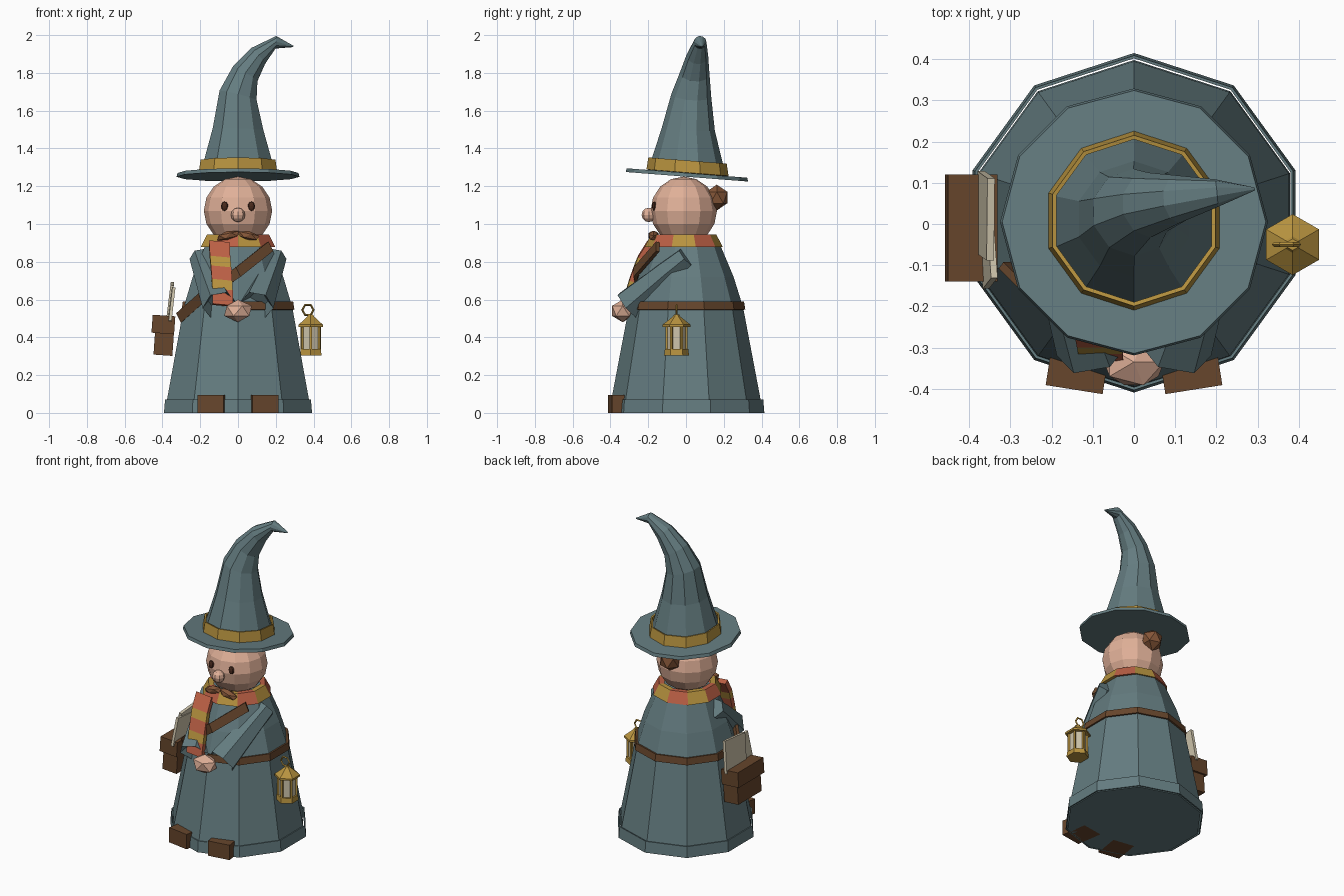
import bpy, bmesh
from math import sin, cos, pi, radians
from mathutils import Vector, Matrix, Euler

if "Cube" in bpy.data.objects:
    bpy.data.objects.remove(bpy.data.objects["Cube"])
UP = Vector((0, 0, 1))


def material(name, hexcode):
    rgb = [int(hexcode[i:i + 2], 16) / 255 for i in (0, 2, 4)]
    col = [c / 12.92 if c < 0.04 else ((c + 0.055) / 1.055) ** 2.4 for c in rgb] + [1]
    m = bpy.data.materials.new(name)
    m.use_nodes = True
    m.diffuse_color = col
    bsdf = m.node_tree.nodes["Principled BSDF"]
    bsdf.inputs["Base Color"].default_value = col
    bsdf.inputs["Roughness"].default_value = 0.9
    return m


teal = material("teal cloth", "647C80")
skin = material("skin", "E0B098")
gold = material("gold", "B8933F")
red = material("scarf red", "BC6045")
brown = material("leather brown", "67462C")
hair = material("hair brown", "855638")
cream = material("cream", "CFC5AC")
dark = material("eye brown", "4A2B1E")


def finish(name, bm, *mats, shell=0.0, offset=-1):
    """Turn a bmesh into an object, optionally with thickness."""
    bmesh.ops.recalc_face_normals(bm, faces=bm.faces)
    me = bpy.data.meshes.new(name)
    bm.to_mesh(me)
    bm.free()
    for m in mats:
        me.materials.append(m)
    ob = bpy.data.objects.new(name, me)
    bpy.context.collection.objects.link(ob)
    if shell:
        mod = ob.modifiers.new("thickness", 'SOLIDIFY')
        mod.thickness, mod.offset = shell, offset
    return ob


def loft(name, rings, n, *mats, start=90, caps=True, pick=None, shell=0.0, keep=None):
    """Join n-sided rings given as (centre, radius, axis)."""
    bm = bmesh.new()
    loops = []
    for centre, r, axis in rings:
        q = UP.rotation_difference(Vector(axis))
        angles = [radians(start) + 2 * pi * i / n for i in range(n)]
        loops.append([bm.verts.new(Vector(centre) + q @ Vector((r * cos(a), r * sin(a), 0)))
                      for a in angles])
    for low, high in zip(loops, loops[1:]):
        for i in range(n):
            if keep and not keep(i):
                continue
            j = (i + 1) % n
            f = bm.faces.new((low[i], low[j], high[j], high[i]))
            f.material_index = pick(i) if pick else 0
    if caps:
        bm.faces.new(loops[0])
        bm.faces.new(loops[-1])
    return finish(name, bm, *mats, shell=shell)


def upright(rings, x=0, y=0):
    return [((x, y, z), r, UP) for z, r in rings]


def ball(name, loc, size, mat, rot=(0, 0, 0), segments=0, rings=0):
    """Icosphere, or a UV sphere when segments are given."""
    bm = bmesh.new()
    mx = Matrix.LocRotScale(Vector(loc), Euler([radians(a) for a in rot]), Vector(size))
    if segments:
        bmesh.ops.create_uvsphere(bm, u_segments=segments, v_segments=rings, radius=1, matrix=mx)
    else:
        bmesh.ops.create_icosphere(bm, subdivisions=1, radius=1, matrix=mx)
    return finish(name, bm, mat)


def box(name, loc, size, mat, rot=(0, 0, 0)):
    bm = bmesh.new()
    mx = Matrix.LocRotScale(Vector(loc), Euler([radians(a) for a in rot]), Vector(size))
    bmesh.ops.create_cube(bm, size=1, matrix=mx)
    return finish(name, bm, mat)


def ribbon(name, points, across, thick, *mats):
    """Flat strip along points, with colours alternating by segment."""
    bm = bmesh.new()
    w = Vector(across) / 2
    rows = [(bm.verts.new(Vector(p) - w), bm.verts.new(Vector(p) + w)) for p in points]
    for k, (a, b) in enumerate(zip(rows, rows[1:])):
        bm.faces.new((a[0], a[1], b[1], b[0])).material_index = k % len(mats)
    return finish(name, bm, *mats, shell=thick, offset=0)


# Robe with a separate hem band
loft("robe", upright([(0, .398), (.07, .395), (.56, .302), (.72, .252), (.88, .185)]), 10, teal)
loft("robe_hem", upright([(0, .412), (.07, .406)], y=.003), 10, teal, caps=False, shell=.007)

# Belt, open at the front right where the strap takes over
loft("belt", upright([(.547, .314), (.59, .307)]), 10, brown, caps=False, shell=.014,
     keep=lambda i: i not in (3, 4))
ribbon("shoulder_strap", [(.17, -.15, .88), (0, -.268, .745), (-.17, -.243, .63),
                          (-.31, -.1, .505)], (-.025, 0, .05), .02, brown)

# Head and face
ball("head", (0, -.012, 1.07), (.181, .176, .181), skin, segments=12, rings=8)
ball("nose", (0, -.197, 1.048), (.038, .038, .038), skin, segments=8, rings=6)
ball("hair_bun", (0, .163, 1.14), (.066, .066, .068), hair)
for side, s in (("left", 1), ("right", -1)):
    ball(side + "_eye", (s * .071, -.168, 1.094), (.019, .012, .025), dark, segments=8, rings=6)
    ball(side + "_moustache", (s * .052, -.172, .938), (.068, .03, .026), hair, rot=(0, s * 12, 0))

# Scarf with stripes
loft("scarf", upright([(.878, .16), (.878, .207), (.945, .172), (.945, .14)], y=-.012), 10, red, gold,
     caps=False, pick=lambda i: i % 2)
ribbon("scarf_tail", [(-.1, -.19, .9), (-.095, -.24, .82), (-.09, -.26, .77), (-.085, -.285, .7),
                      (-.082, -.3, .65), (-.08, -.318, .57)], (.108, 0, -.01), .032, red, gold)

# Sleeves and clasped hands
for side, s in (("left", 1), ("right", -1)):
    axis = Vector((-s * .1, -.32, -.26))
    loft(side + "_sleeve", [((s * .2, 0, .825), .058, axis), ((s * .17, -.1, .745), .067, axis),
                            ((s * .1, -.305, .57), .09, axis), ((s * .11, -.27, .6), .05, axis)], 6, teal)
ball("hands", (0, -.335, .54), (.082, .066, .06), skin)

# Shoes
for side, s in (("left", 1), ("right", -1)):
    box(side + "_shoe", (s * .132, -.318, .0475), (.14, .17, .095), brown, rot=(0, 0, s * 9))

# Hat: tilted brim and band, bent cone
lean = Vector((0, .078, 1))
loft("hat_brim", [((0, .005, 1.25), .325, lean), ((0, .005, 1.27), .32, lean)], 12, teal)
loft("hat_band", [((0, .008, 1.272), .218, lean), ((0, .008, 1.336), .208, lean)], 10, gold,
     caps=False, shell=.01)
loft("hat_cone", [((0, .005, 1.265), .208, lean), ((0, .012, 1.5), .141, (.03, .05, 1)),
                  ((0, .028, 1.68), .106, (.25, .08, 1)), ((.038, .046, 1.795), .079, (.6, .1, 1)),
                  ((.108, .06, 1.89), .058, (1, .1, .85)), ((.2, .075, 1.962), .034, (1, .1, -.05)),
                  ((.292, .085, 1.94), .004, (1, .1, -.4))], 10, teal)

# Satchel with papers
box("satchel_body", (-.393, -.01, .37), (.1, .235, .13), brown, rot=(0, 4, 0))
box("satchel_flap", (-.395, -.01, .468), (.12, .26, .095), brown, rot=(0, 4, 0))
box("satchel_paper", (-.36, .02, .585), (.018, .2, .2), cream, rot=(5, 7, 0))
box("satchel_paper_loose", (-.355, -.06, .565), (.016, .17, .18), cream, rot=(-8, 7, 3))

# Lantern
lx, ly = .385, -.05
loft("lantern_base", upright([(.305, .066), (.337, .062)], lx, ly), 6, gold)
loft("lantern_glass", upright([(.335, .05), (.462, .05)], lx, ly), 6, cream)
loft("lantern_roof", upright([(.455, .074), (.467, .074), (.51, .02), (.52, .014)], lx, ly), 6, gold)
for k in range(6):
    a = pi / 2 + k * pi / 3
    box("lantern_post_%d" % (k + 1), (lx + .053 * cos(a), ly + .053 * sin(a), .398),
        (.012, .012, .13), gold, rot=(0, 0, 60 * k))
bpy.ops.mesh.primitive_torus_add(major_segments=6, minor_segments=4, major_radius=.03,
                                 minor_radius=.006, location=(lx - .015, ly, .545),
                                 rotation=(pi / 2, 0, 0))
ring = bpy.context.object
ring.name = "lantern_ring"
ring.data.materials.append(gold)
